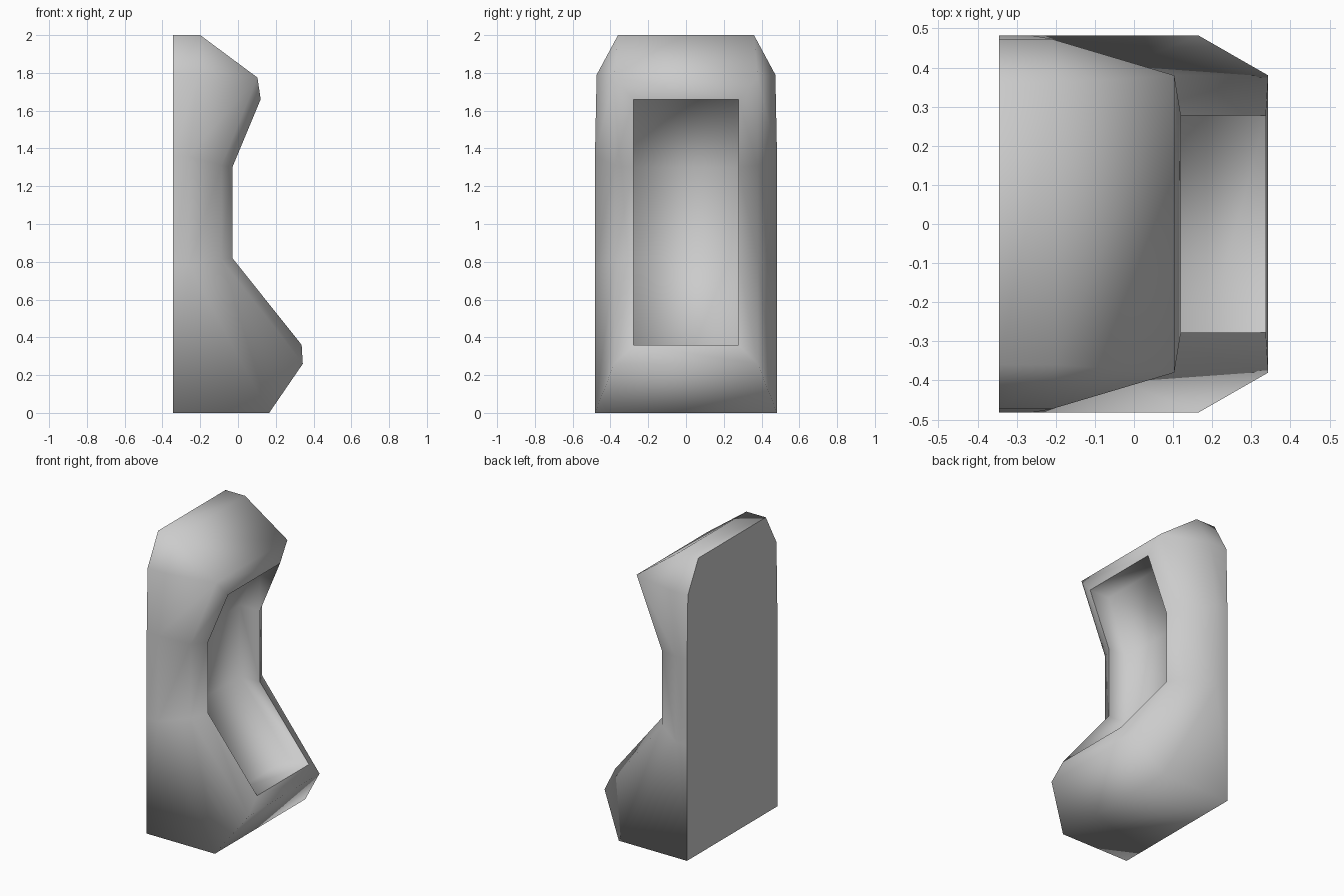
import bpy
import bmesh

cube = bpy.data.objects.get("Cube")
if cube:
    bpy.data.objects.remove(cube, do_unlink=True)

# One flat grey
grey = bpy.data.materials.new("plain_grey")
grey.use_nodes = True
colour = (0.6, 0.6, 0.6, 1)
grey.diffuse_color = colour
grey.node_tree.nodes["Principled BSDF"].inputs["Base Color"].default_value = colour

# Half outlines as (x, y, z), each running from bottom to top
BACK_X = -0.345
RECESS_DEPTH = 0.15
flank = [(0.165, 0.482, 0), (-0.26, 0.482, 0.78), (-0.26, 0.482, 1.36),
         (-0.21, 0.473, 1.79), (-0.2, 0.36, 2)]
back = [(BACK_X, y, z) for x, y, z in flank]
shoulder = [(0.343, 0.38, 0.26), (-0.087, 0.38, 0.81),
            (-0.087, 0.38, 1.31), (0.103, 0.38, 1.775)]
rim = [(0.337, 0.277, 0.36), (-0.03, 0.277, 0.82),
       (-0.03, 0.277, 1.3), (0.12, 0.277, 1.66)]
floor = [(x - RECESS_DEPTH, y, z) for x, y, z in rim]

bm = bmesh.new()


def make_side(sign):
    """Vertex rows of one half: back, flank, shoulder, rim, recess floor."""
    return [[bm.verts.new((x, sign * y, z)) for x, y, z in row]
            for row in (back, flank, shoulder, rim, floor)]


def strip(a, b):
    """Quads between two rows of equal length."""
    for i in range(len(a) - 1):
        bm.faces.new((a[i], a[i + 1], b[i + 1], b[i]))


left, right = make_side(1), make_side(-1)

# Side walls, bevelled shoulders and the recess walls
for B, F, S, R, C in (left, right):
    strip(B, F)
    strip(F[:4], S)
    bm.faces.new((F[3], F[4], S[3]))
    strip(S, R)
    strip(R, C)

# Bands across the width: bottom and toe, recess, then brow and top
bands = []
for B, F, S, R, C in (left, right):
    bands.append(([B[0], F[0], S[0], R[0]],
                  [R[0], *C, R[3]],
                  [R[3], S[3], F[4], B[4]]))
for a, b in zip(*bands):
    strip(a, b)

# Flat back
back_face = bm.faces.new(left[0] + right[0][::-1])
bmesh.ops.recalc_face_normals(bm, faces=bm.faces[:])

# Smooth everywhere, with crisp edges round the back and the recess mouth
for f in bm.faces:
    f.smooth = True
for e in back_face.edges:
    e.smooth = False
mouth = set(left[3] + right[3])
for e in bm.edges:
    if all(v in mouth for v in e.verts):
        e.smooth = False

mesh = bpy.data.meshes.new("recessed_block")
bm.to_mesh(mesh)
bm.free()
mesh.materials.append(grey)
block = bpy.data.objects.new("recessed_block", mesh)
bpy.context.collection.objects.link(block)
